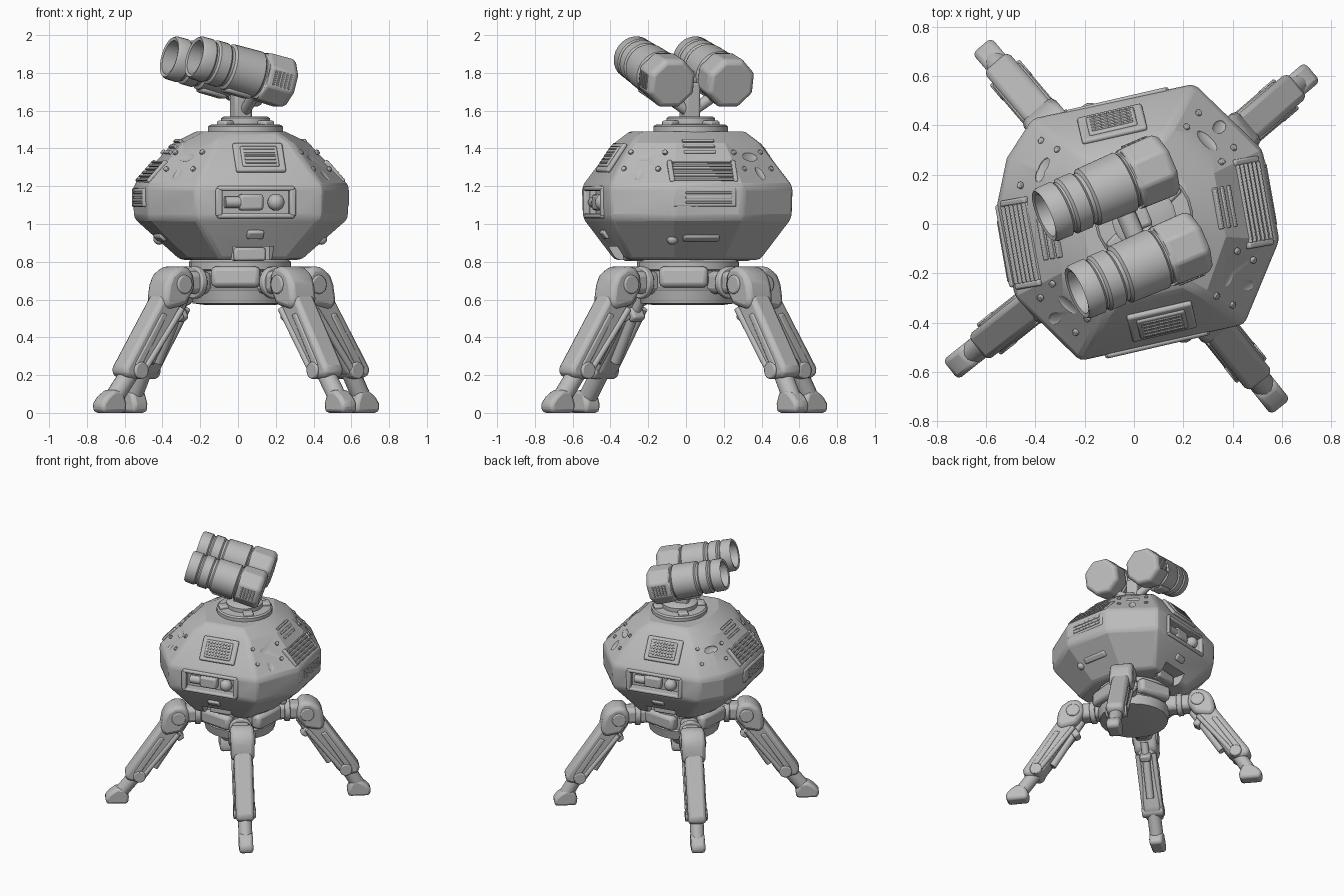
import bpy, bmesh
from math import radians, cos, sin, pi, atan2, degrees
from mathutils import Matrix, Vector

if "Cube" in bpy.data.objects:
    bpy.data.objects.remove(bpy.data.objects["Cube"])

grey = bpy.data.materials.new("plain_grey")
grey.use_nodes = True
grey.diffuse_color = (0.5, 0.5, 0.5, 1)
grey.node_tree.nodes["Principled BSDF"].inputs["Base Color"].default_value = grey.diffuse_color


def T(x, y, z):
    return Matrix.Translation((x, y, z))


def R(deg, axis):
    return Matrix.Rotation(radians(deg), 4, axis)


def shade(ob, angle):
    bpy.ops.object.select_all(action="DESELECT")
    ob.select_set(True)
    bpy.context.view_layer.objects.active = ob
    bpy.ops.object.shade_smooth_by_angle(angle=radians(angle))


def finish(name, bm, matrix, bevel=0.0, segments=2, angle=35):
    bmesh.ops.recalc_face_normals(bm, faces=bm.faces)
    mesh = bpy.data.meshes.new(name)
    bm.to_mesh(mesh)
    bm.free()
    mesh.materials.append(grey)
    ob = bpy.data.objects.new(name, mesh)
    bpy.context.collection.objects.link(ob)
    ob.matrix_world = matrix
    if bevel:
        mod = ob.modifiers.new("bevel", "BEVEL")
        mod.width, mod.segments, mod.limit_method = bevel, segments, "ANGLE"
    shade(ob, angle)
    return ob


def box(name, matrix, size, bevel=0.01):
    bm = bmesh.new()
    bmesh.ops.create_cube(bm, size=1)
    bmesh.ops.scale(bm, vec=size, verts=bm.verts)
    return finish(name, bm, matrix, bevel)


def prism(name, outline, width, matrix, bevel=0.015):
    """Side outline in x, z extruded evenly along y."""
    bm = bmesh.new()
    face = bm.faces.new([bm.verts.new((x, -width / 2, z)) for x, z in outline])
    ext = bmesh.ops.extrude_face_region(bm, geom=[face])
    verts = [g for g in ext["geom"] if isinstance(g, bmesh.types.BMVert)]
    bmesh.ops.translate(bm, vec=(0, width, 0), verts=verts)
    return finish(name, bm, matrix, bevel)


def skin(name, rings, matrix, bevel=0.0):
    """Closed skin through rings of points."""
    bm = bmesh.new()
    rings = [[bm.verts.new(p) for p in ring] for ring in rings]
    for a, b in zip(rings, rings[1:]):
        for i in range(len(a)):
            j = (i + 1) % len(a)
            bm.faces.new((a[i], a[j], b[j], b[i]))
    bm.faces.new(rings[0])
    bm.faces.new(rings[-1])
    return finish(name, bm, matrix, bevel)


def lathe(name, profile, matrix, sides=32, bevel=0.0):
    """Radius, height profile turned about z."""
    turns = [2 * pi * (i + 0.5) / sides for i in range(sides)]
    return skin(name, [[(r * cos(a), r * sin(a), z) for a in turns] for r, z in profile], matrix, bevel)


def disc(name, radius, depth, matrix, sides=24, bevel=0.008):
    return lathe(name, [(radius, -depth / 2), (radius, depth / 2)], matrix, sides, bevel)


def rod(name, start, end, radius, matrix):
    a, b = Vector(start), Vector(end)
    turn = (b - a).to_track_quat("Z", "Y").to_matrix().to_4x4()
    return disc(name, radius, (b - a).length, matrix @ Matrix.Translation((a + b) / 2) @ turn, 16, 0)


def ball(name, matrix, scale):
    bm = bmesh.new()
    bmesh.ops.create_uvsphere(bm, u_segments=20, v_segments=12, radius=1)
    bmesh.ops.scale(bm, vec=scale, verts=bm.verts)
    return finish(name, bm, matrix)


def cut(target, cutter):
    bpy.context.view_layer.objects.active = target
    mod = target.modifiers.new("cut", "BOOLEAN")
    mod.operation, mod.object, mod.solver = "DIFFERENCE", cutter, "EXACT"
    bpy.ops.object.modifier_apply(modifier=mod.name)
    bpy.data.objects.remove(cutter)


# Faceted body shell: stretched, slightly uneven octagon at several heights
BODY = T(0.012, 0.005, 0) @ R(10, "Z")
corners = [(0.557, -0.17), (0.553, 0.205), (0.327, 0.515), (-0.345, 0.49), (-0.475, 0.35),
           (-0.547, 0.17), (-0.54, -0.21), (-0.325, -0.512), (0.358, -0.482)]
levels = [(0.81, 0.55, 0.71), (1.03, 0.99, 0.99), (1.2, 1, 1), (1.43, 0.62, 0.7), (1.49, 0.4, 0.57)]
shell = skin("body_shell", [[(x * sx, y * sy, z) for x, y in corners] for z, sx, sy in levels], BODY, 0.022)
bpy.ops.object.modifier_apply(modifier="bevel")


def on_face(angle, reach, z, tilt, side=0.0):
    """Frame on a body face: x outward, y sideways, z up the face."""
    return BODY @ R(angle, "Z") @ T(reach, side, z) @ R(-tilt, "Y")


# Shallow dents and small bolts on the upper corner facets
for sx in (-1, 1):
    for sy in (-1, 1):
        turn = degrees(atan2(0.22 * sy, 0.31 * sx))
        for k, size in ((0.77, (0.012, 0.055, 0.03)), (0.9, (0.01, 0.025, 0.045))):
            spot = BODY @ T(0.44 * sx * k, 0.36 * sy * k, 1.2 + 0.68 * (1 - k)) @ R(turn, "Z") @ R(-38, "Y")
            cut(shell, ball("dent_cutter", spot, size))
            for s in (-1, 1):
                disc("facet_bolt", 0.014, 0.016, spot @ T(0, s * 0.1, 0.03) @ R(90, "Y"), 12, 0.003)

# Front and back: sensor window, hatch, lower latch, neck notch
for word, ang in (("front", -87), ("back", 93)):
    win = on_face(ang, 0.498, 1.115, 0, -0.03)
    cut(shell, box("window_cutter", win, (0.11, 0.38, 0.12), 0))
    cut(shell, box("notch_cutter", on_face(ang, 0.4, 0.82, 0, -0.02), (0.2, 0.22, 0.12), 0))
    for s in (-1, 1):
        box(word + "_window_rail", win @ T(-0.006, 0, s * 0.072), (0.035, 0.42, 0.026), 0.01)
        box(word + "_window_post", win @ T(-0.006, s * 0.2, 0), (0.035, 0.035, 0.15), 0.01)
    box(word + "_sensor_block", win @ T(-0.035, -0.02, 0), (0.06, 0.13, 0.085), 0.015)
    ball(word + "_sensor_lens", win @ T(-0.025, 0.115, 0), (0.045, 0.045, 0.045))
    rod(word + "_sensor_barrel", (-0.035, -0.16, 0), (-0.035, -0.08, 0), 0.03, win)
    hatch = on_face(ang, 0.412, 1.35, 34, 0.008)
    box(word + "_hatch_frame", hatch, (0.025, 0.27, 0.18), 0.01)
    box(word + "_hatch_cover", hatch @ T(0.006, 0, 0), (0.03, 0.2, 0.13), 0.008)
    for i in range(5):
        box(word + "_hatch_slat", hatch @ T(0.02, 0, (i - 2) * 0.022), (0.01, 0.17, 0.01), 0.003)
    box(word + "_latch", on_face(ang, 0.44, 0.945, -35, -0.02), (0.03, 0.09, 0.05), 0.01)
    box(word + "_notch_clamp", on_face(ang, 0.285, 0.84, 0, -0.02), (0.08, 0.17, 0.07), 0.012)
shade(shell, 20)

# Left and right: louvred vents, slatted plates, upper slots, lower capsule
for word, ang in (("left", 0), ("right", 180)):
    vent = on_face(ang, 0.47, 1.272, 42)
    box(word + "_vent_bed", vent, (0.02, 0.32, 0.15), 0.006)
    for s in (-1, 1):
        box(word + "_vent_side", vent @ T(0.004, s * 0.17, 0), (0.034, 0.026, 0.15), 0.008)
    for i in range(6):
        box(word + "_vent_slat", vent @ T(0.008, 0, (i - 2.5) * 0.025) @ R(20, "Y"), (0.034, 0.32, 0.011), 0.003)
    plate = on_face(ang, 0.54, 1.14, 0)
    box(word + "_side_plate", plate, (0.03, 0.34, 0.1), 0.01)
    for i in range(3):
        box(word + "_plate_slat", plate @ T(0.013, 0.02, (i - 1) * 0.025), (0.012, 0.25, 0.012), 0.003)
        box(word + "_upper_slot", on_face(ang, 0.384 - i * 0.027, 1.375 + i * 0.03, 42), (0.03, 0.17, 0.018), 0.004)
    box(word + "_capsule", on_face(ang, 0.43, 0.93, -48), (0.03, 0.2, 0.05), 0.014)
    ball(word + "_knob", on_face(ang, 0.41, 0.92, -48, -0.15), (0.03, 0.03, 0.03))

# Hub under the body
HUB = T(0.01, 0.01, 0) @ R(-5, "Z")
lathe("hub", [(0.19, 0.572), (0.25, 0.58), (0.265, 0.65), (0.25, 0.66), (0.25, 0.75),
              (0.27, 0.76), (0.27, 0.8), (0.22, 0.84)], HUB, 24)
for i in range(4):
    box("hub_block", HUB @ R(90 * i, "Z") @ T(0.25, 0, 0.72), (0.08, 0.26, 0.11), 0.025)

# Four legs; each has its own knee offset away from the hub
knee_outline = [(0.35, 0.66), (0.36, 0.73), (0.39, 0.775), (0.46, 0.775), (0.52, 0.735),
                (0.545, 0.68), (0.56, 0.59), (0.53, 0.545), (0.41, 0.57)]
thigh_outline = [(0.4, 0.6), (0.54, 0.64), (0.815, 0.235), (0.8, 0.19), (0.72, 0.175), (0.66, 0.205)]
plate_outline = [(0.54, 0.52), (0.575, 0.53), (0.76, 0.255), (0.715, 0.25)]
foot_outline = [(0.79, 0), (0.945, 0), (0.955, 0.05), (0.92, 0.09), (0.87, 0.125), (0.81, 0.115), (0.785, 0.05)]
for ang, out in ((40.5, 0.06), (130.5, 0.055), (218.5, 0.0), (308.7, 0.01)):
    base = R(ang, "Z")
    leg = base @ T(out, 0, 0)
    side = R(90, "X")
    box("shoulder_link", base @ T(0.32 + out / 2, 0, 0.69), (0.2 + out, 0.13, 0.12), 0.03)
    disc("shoulder_collar", 0.085, 0.04, leg @ T(0.29, 0, 0.69) @ R(90, "Y"))
    prism("knee_cover", knee_outline, 0.17, leg, 0.03)
    disc("knee_pin", 0.05, 0.19, leg @ T(0.43, 0, 0.68) @ side)
    prism("thigh", thigh_outline, 0.13, leg, 0.025)
    for s in (-1, 1):
        prism("thigh_plate", plate_outline, 0.03, leg @ T(-0.01, s * 0.058, 0), 0.008)
        rod("leg_piston", (0.43, s * 0.06, 0.55), (0.68, s * 0.06, 0.23), 0.018, leg)
    rod("inner_damper", (0.38, 0, 0.62), (0.6, 0, 0.27), 0.028, leg)
    box("damper_clip", leg @ T(0.425, 0, 0.52) @ R(32, "Y"), (0.05, 0.08, 0.07), 0.012)
    disc("ankle_pin", 0.045, 0.16, leg @ T(0.71, 0, 0.225) @ side)
    rod("shin", (0.71 + out, 0, 0.24), (0.855 + out * 0.3, 0, 0.06), 0.05, base)
    prism("foot", foot_outline, 0.1, base, 0.02)
    box("toe_tread", base @ T(0.9, 0, 0.085) @ R(35, "Y"), (0.05, 0.055, 0.03), 0.008)

# Turret pedestal
TURRET = T(0.04, 0.025, 0)
lathe("turret_ring", [(0.2, 1.47), (0.2, 1.515), (0.19, 1.525), (0.13, 1.53), (0.13, 1.56),
                      (0.115, 1.57)], TURRET, 24)
box("turret_post", TURRET @ T(-0.025, -0.005, 1.65) @ R(23, "Z"), (0.1, 0.09, 0.2), 0.015)
for i in range(4):
    box("turret_lug", TURRET @ R(45 + 90 * i, "Z") @ T(0.15, 0, 1.53), (0.07, 0.07, 0.035), 0.01)

# Twin launch tubes: z runs from mouth to rear
AIM = T(-0.043, -0.015, 1.81) @ R(23, "Z") @ R(90 + 15, "Y")
tube = [(0.09, 0.1), (0.092, 0.0), (0.108, -0.005), (0.117, 0.01), (0.118, 0.07), (0.108, 0.08),
        (0.108, 0.09), (0.12, 0.1), (0.12, 0.16), (0.11, 0.17), (0.11, 0.185), (0.124, 0.195),
        (0.128, 0.36), (0.115, 0.37), (0.115, 0.4)]
rear = [(0.124, 0.375), (0.139, 0.39), (0.142, 0.53), (0.122, 0.555)]
for word, s in (("back", 1), ("front", -1)):
    M = AIM @ T(0, s * 0.17, -0.282)
    lathe(word + "_tube", tube, M, 28)
    lathe(word + "_tube_rear", rear, M, 8, 0.012)
    disc(word + "_tube_lens", 0.06, 0.02, M @ T(0, 0, 0.095))
    box(word + "_tube_strap", M @ T(0.11, 0, 0.28), (0.05, 0.1, 0.15), 0.015)
    for i in range(5):
        box(word + "_tube_rib", M @ T(0, s * 0.127, 0.42 + i * 0.022), (0.08, 0.02, 0.01), 0.003)
    rod(word + "_yoke_arm", (-0.01, 0, 1.59), (-0.01, s * 0.14, 1.68), 0.03, TURRET @ R(23, "Z"))
rod("tube_cross_bar", (0, -0.17, 0), (0, 0.17, 0), 0.04, AIM @ T(0.03, 0, 0.04))
